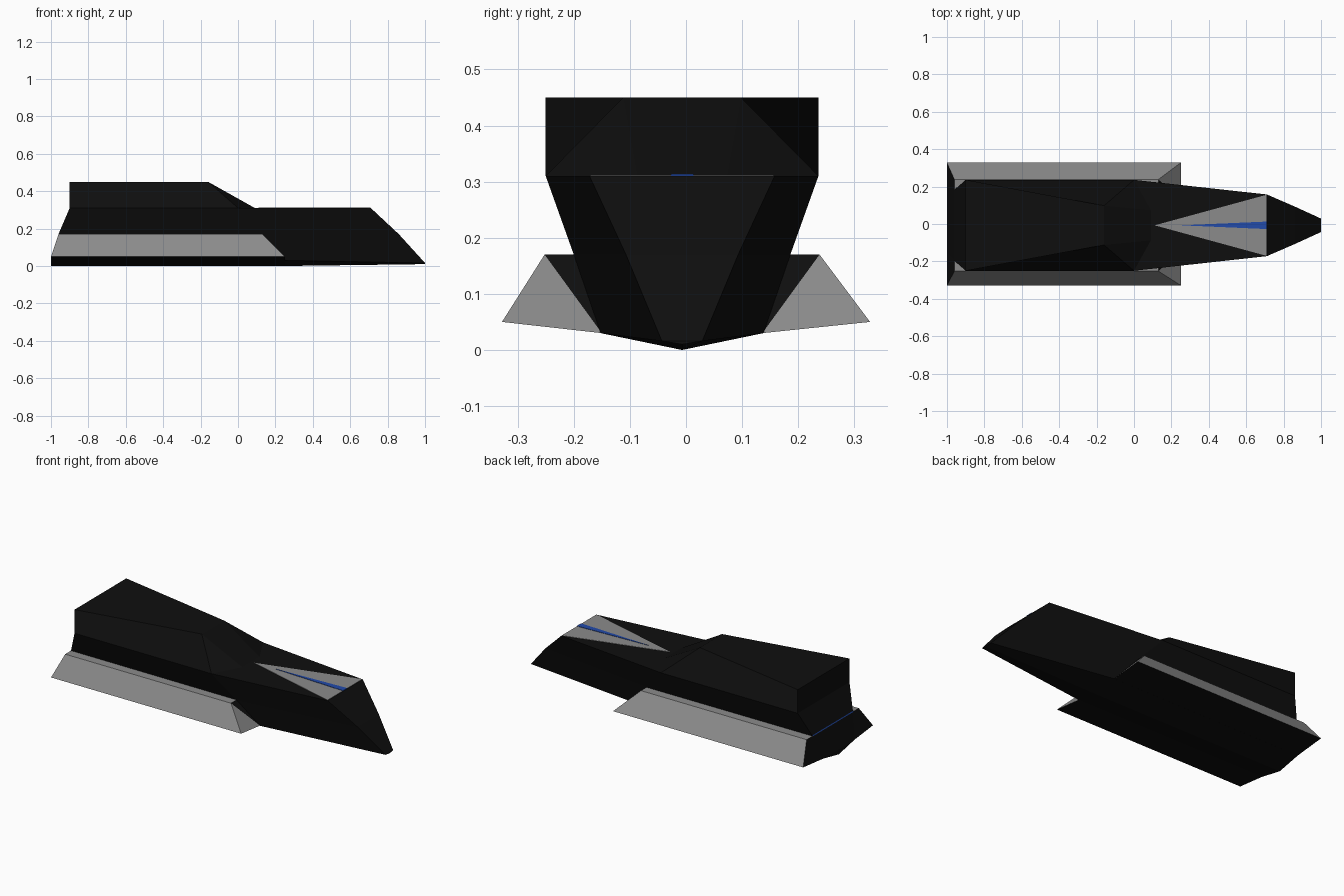
import bpy, bmesh

if "Cube" in bpy.data.objects:
    bpy.data.objects.remove(bpy.data.objects["Cube"])

OFF = -0.007  # hull centreline


def material(name, col):
    m = bpy.data.materials.new(name)
    m.diffuse_color = (*col, 1)
    m.use_nodes = True
    m.node_tree.nodes["Principled BSDF"].inputs["Base Color"].default_value = m.diffuse_color
    return m


BLACK = material("black", (0.0045, 0.0045, 0.0045))
GREY = material("grey", (0.26, 0.26, 0.26))
BLUE = material("blue", (0.016, 0.07, 0.4))


def build(name, verts, faces, mats, grey_faces=()):
    """Mesh from points; listed faces take the second material."""
    bm = bmesh.new()
    vs = [bm.verts.new(v) for v in verts]
    for i, f in enumerate(faces):
        face = bm.faces.new([vs[k] for k in f])
        face.material_index = int(i in grey_faces)
    bmesh.ops.recalc_face_normals(bm, faces=bm.faces)
    me = bpy.data.meshes.new(name)
    bm.to_mesh(me)
    bm.free()
    for m in mats:
        me.materials.append(m)
    ob = bpy.data.objects.new(name, me)
    bpy.context.collection.objects.link(ob)
    return ob


def loft(name, stations, mats):
    """Join half sections (first point on the centreline), mirrored over y."""
    verts, faces = [], []
    for st in stations:
        verts += [(x, y + OFF, z) for x, y, z in st]
        verts += [(x, -y + OFF, z) for x, y, z in reversed(st[1:])]
    n = 2 * len(stations[0]) - 1
    for s in range(len(stations) - 1):
        for k in range(n):
            a, b = s * n + k, s * n + (k + 1) % n
            faces.append((a, b, b + n, a + n))
    # end caps in horizontal strips
    for base in (0, n * (len(stations) - 1)):
        faces.append((base, base + 1, base + n - 1))
        for k in range(1, n // 2):
            faces.append((base + k, base + k + 1, base + n - k - 1, base + n - k))
    return build(name, verts, faces, mats)


# hull: keel, chine, waist, deck edge at the stern, middle and bow
loft("hull", [
    [(-1, 0, 0), (-1, .145, .03), (-.96, .19, .17), (-.9, .243, .31)],
    [(.25, 0, 0), (.25, .145, .03), (.13, .193, .17), (0, .243, .31)],
    [(1, 0, .01), (1, .036, .016), (.86, .1, .17), (.71, .165, .31)],
], [BLACK])

# cabin: narrows towards the sloped windscreen
half = [(-.9, .243, .31), (-.9, .243, .45), (-.16, .105, .45), (0, .243, .31), (.09, .08, .31)]
cv = [(x, s * y + OFF, z) for s in (1, -1) for x, y, z in half]
build("cabin", cv, [
    (0, 1, 6, 5), (1, 2, 7, 6), (2, 4, 9, 7), (0, 3, 2, 1), (5, 6, 7, 8),
    (2, 3, 4), (7, 9, 8), (0, 5, 8, 9, 4, 3),
], [BLACK])

# side sponsons: grey outside, top and front triangle; black below and behind
for side, label in ((1, "left"), (-1, "right")):
    pts = []
    for xl, xh in ((-1, -.96), (.25, .13)):
        pts += [(xl, side * .328, .05), (xh, side * .245 + OFF, .17),
                (xh, side * .188 + OFF, .17), (xl, side * .143 + OFF, .03)]
    build(label + "_sponson", pts, [
        (0, 1, 5, 4), (1, 2, 6, 5), (4, 5, 7),
        (5, 6, 7), (0, 4, 7, 3), (0, 3, 2, 1), (2, 3, 7, 6),
    ], [BLACK, GREY], (0, 1, 2))


def wedge(name, tip, base, half_width, z, mat):
    """Thin triangular plate on the foredeck."""
    tri = [(tip, 0), (base, half_width), (base, -half_width)]
    v = [(x, y + OFF, h) for h in (.308, z) for x, y in tri]
    build(name, v, [(0, 1, 2), (3, 4, 5), (0, 1, 4, 3), (1, 2, 5, 4), (2, 0, 3, 5)], [mat])


# painted foredeck panel and stripe
wedge("foredeck_panel", .11, .708, .163, .312, GREY)
wedge("foredeck_stripe", .25, .709, .02, .314, BLUE)

# thin blue line across the stern at waist height
line = [(-.9615, .17), (-.9595, .176)]
build("stern_line", [(x - .002, s * .19 + OFF, z) for s in (1, -1) for x, z in line],
      [(0, 1, 3, 2)], [BLUE])
